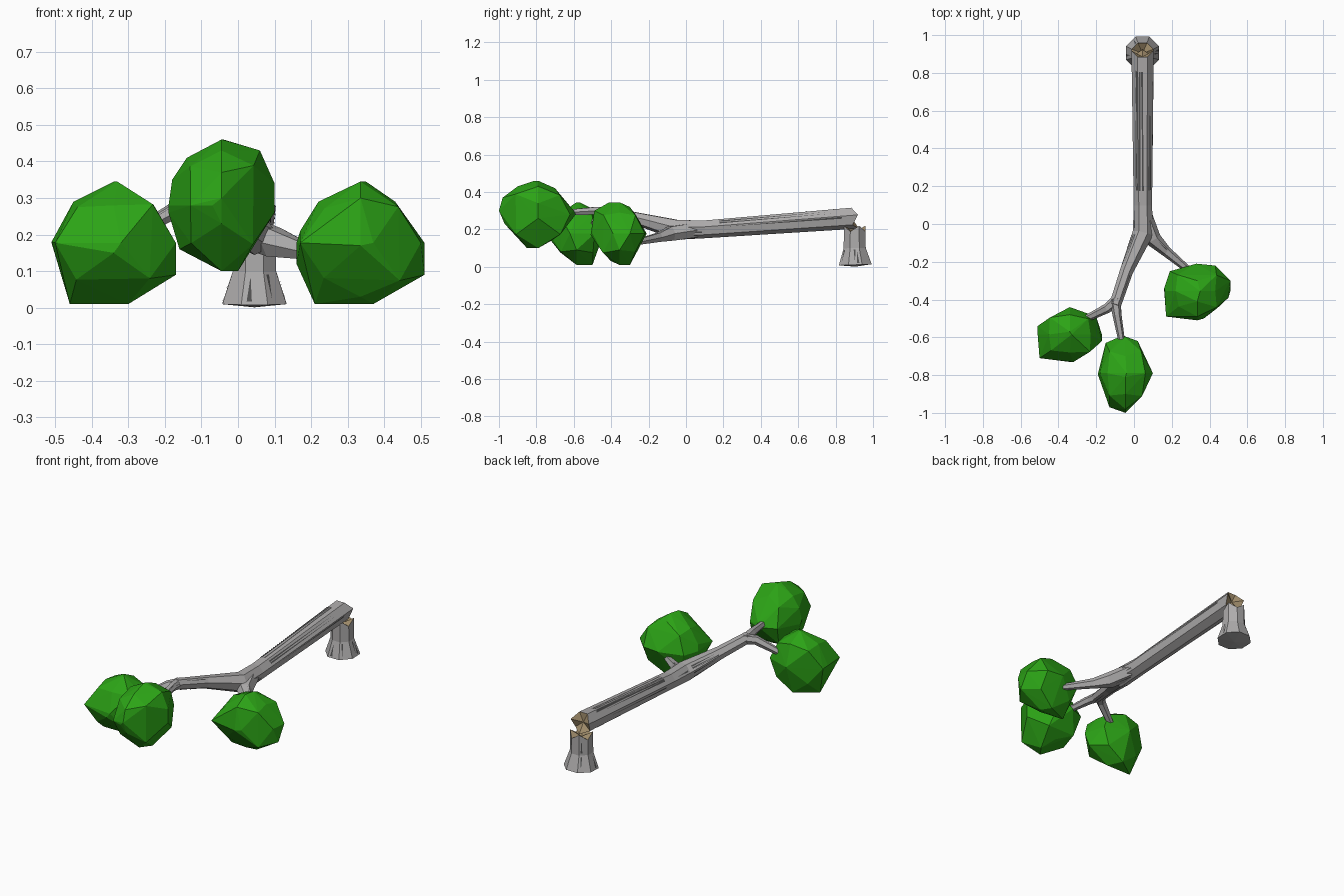
import bpy, bmesh, math, random
from mathutils import Vector

random.seed(4)
if "Cube" in bpy.data.objects:
    bpy.data.objects.remove(bpy.data.objects["Cube"], do_unlink=True)


def make_material(name, colour):
    mat = bpy.data.materials.new(name)
    mat.use_nodes = True
    mat.diffuse_color = (*colour, 1)
    mat.node_tree.nodes["Principled BSDF"].inputs["Base Color"].default_value = (*colour, 1)
    return mat


bark = make_material("pale grey bark", (0.42, 0.41, 0.41))
scar = make_material("dark bark scar", (0.08, 0.08, 0.08))
wood = make_material("torn tan wood", (0.36, 0.27, 0.15))
leaf = make_material("leaf green", (0.025, 0.37, 0.008))


def finish(bm, name, materials):
    mesh = bpy.data.meshes.new(name)
    bm.normal_update()
    bm.to_mesh(mesh)
    bm.free()
    for mat in materials:
        mesh.materials.append(mat)
    obj = bpy.data.objects.new(name, mesh)
    bpy.context.collection.objects.link(obj)
    return obj


def add_scar(bm, quad):
    """Lay a thin dark triangle across one bark facet."""
    a, b, c, d = (v.co for v in quad.verts)
    normal = (b - a).cross(d - a).normalized()
    length = ((d - a).length + (c - b).length) / 2
    along = random.uniform(0.12, 0.88)
    half = min(0.013 / length, 0.1)

    def on_facet(s, t):
        return a.lerp(b, s).lerp(d.lerp(c, s), t) + normal * 0.002

    near, far = random.choice(((0.1, 0.85), (0.9, 0.15)))
    points = [on_facet(near, along - half), on_facet(far, along), on_facet(near, along + half)]
    face = bm.faces.new([bm.verts.new(p) for p in points])
    if face.normal.dot(normal) < 0:
        face.normal_flip()
    face.material_index = 1


def limb(name, path, sides, scars, torn=None, phase=0.5):
    """Faceted tapering tube through (x, y, z, radius) stations, optionally torn at one end."""
    bm = bmesh.new()
    centres = [Vector(p[:3]) for p in path]
    rings, tangents = [], []
    for i, centre in enumerate(centres):
        tangent = (centres[min(i + 1, len(path) - 1)] - centres[max(i - 1, 0)]).normalized()
        guide = Vector((0, 1, 0)) if abs(tangent.z) > 0.8 else Vector((0, 0, 1))
        side = tangent.cross(guide).normalized()
        up = side.cross(tangent)
        ring = []
        for k in range(sides):
            angle = math.tau * (k + phase) / sides + math.pi / 2
            offset = side * math.cos(angle) + up * math.sin(angle)
            ring.append(bm.verts.new(centre + offset * path[i][3]))
        rings.append(ring)
        tangents.append(tangent)

    # splintered rim
    if torn is not None:
        outward = tangents[torn] * (1 if torn else -1)
        for k, v in enumerate(rings[torn]):
            v.co += outward * (0.02 if k % 2 else -0.012)

    # bark facets
    quads = []
    for lower, upper in zip(rings, rings[1:]):
        for k in range(sides):
            j = (k + 1) % sides
            quads.append(bm.faces.new((lower[k], lower[j], upper[j], upper[k])))

    # end caps, hollowed where the wood is torn
    for end, sign in ((0, -1), (-1, 1)):
        depth = -0.015 if end == torn else 0.01
        hub = bm.verts.new(centres[end] + tangents[end] * sign * depth)
        for k in range(sides):
            face = bm.faces.new((rings[end][k], rings[end][(k + 1) % sides], hub))
            face.material_index = 2 if end == torn else 0
    bmesh.ops.recalc_face_normals(bm, faces=bm.faces[:])

    # scars, spread by facet length
    weights = [q.calc_area() for q in quads]
    for quad in random.choices(quads, weights, k=scars):
        add_scar(bm, quad)
    return finish(bm, name, (bark, scar, wood))


# stump and fallen trunk
limb("stump", [(0.045, 0.905, 0.011, 0.095), (0.045, 0.902, 0.1, 0.064),
               (0.045, 0.902, 0.2, 0.062)], 8, 8, torn=-1)
limb("trunk", [(0.045, 0.9, 0.263, 0.06), (0.047, 0.1, 0.203, 0.05),
               (0.047, -0.05, 0.2, 0.056), (-0.04, -0.25, 0.255, 0.036),
               (-0.1, -0.43, 0.295, 0.032)], 7, 22, torn=0)

# branches
limb("left_branch", [(0.05, 0.05, 0.197, 0.045), (0.1, -0.08, 0.178, 0.044),
                     (0.17, -0.145, 0.158, 0.028), (0.32, -0.27, 0.13, 0.016)], 6, 5)
limb("right_twig", [(-0.09, -0.4, 0.293, 0.03), (-0.14, -0.445, 0.285, 0.026),
                    (-0.29, -0.52, 0.2, 0.016)], 6, 3)
limb("front_twig", [(-0.1, -0.4, 0.293, 0.03), (-0.09, -0.48, 0.3, 0.024),
                    (-0.06, -0.65, 0.29, 0.016)], 6, 3)


def foliage(name, front, side, top):
    """Faceted leaf clump: hull of three mid-plane outlines and softened corners."""
    xs, zs = zip(*front)
    ys = [p[1] for p in top]
    spans = [(min(s), max(s)) for s in (xs, ys, zs)]
    mid = Vector([(a + b) / 2 for a, b in spans])
    half = [(b - a) / 2 for a, b in spans]
    points = [(x, mid.y, z) for x, z in front]
    points += [(mid.x, y, z) for y, z in side]
    points += [(x, y, mid.z) for x, y in top]
    for i in (-1, 1):
        for j in (-1, 1):
            for k in (-1, 1):
                reach = random.uniform(0.56, 0.63)
                corner = Vector((i * half[0], j * half[1], k * half[2]))
                points.append(mid + corner * reach)
    bm = bmesh.new()
    for p in points:
        bm.verts.new(p)
    hull = bmesh.ops.convex_hull(bm, input=bm.verts[:])
    loose = {v for v in hull["geom_interior"] + hull["geom_unused"]
             if isinstance(v, bmesh.types.BMVert)}
    bmesh.ops.delete(bm, geom=list(loose), context='VERTS')
    bmesh.ops.recalc_face_normals(bm, faces=bm.faces[:])
    return finish(bm, name, (leaf,))


# leaf clumps
foliage("right_foliage",
        [(-.33, .345), (-.23, .28), (-.2, .2), (-.17, .09), (-.3, .01), (-.46, .01),
         (-.51, .18), (-.45, .29)],
        [(-.57, .345), (-.48, .3), (-.44, .18), (-.5, .01), (-.61, .03), (-.73, .15), (-.68, .28)],
        [(-.34, -.44), (-.2, -.49), (-.17, -.62), (-.32, -.73), (-.5, -.71), (-.51, -.54)])
foliage("front_foliage",
        [(-.04, .46), (.06, .43), (.1, .34), (.1, .26), (0, .1), (-.16, .16), (-.19, .26),
         (-.18, .35), (-.14, .41)],
        [(-1, .3), (-.98, .37), (-.9, .43), (-.81, .46), (-.7, .42), (-.6, .3), (-.72, .14),
         (-.85, .1), (-.97, .23)],
        [(-.06, -.59), (.02, -.62), (.1, -.79), (.05, -.89), (-.07, -.99), (-.13, -.97),
         (-.19, -.8), (-.15, -.63)])
foliage("left_foliage",
        [(.35, .345), (.43, .29), (.47, .21), (.51, .09), (.37, .01), (.21, .01), (.16, .12),
         (.17, .21), (.22, .29)],
        [(-.41, .345), (-.3, .32), (-.22, .18), (-.3, .01), (-.4, .03), (-.51, .17), (-.49, .3)],
        [(.33, -.21), (.43, -.22), (.51, -.3), (.5, -.39), (.37, -.5), (.17, -.49),
         (.16, -.34), (.19, -.25)])
